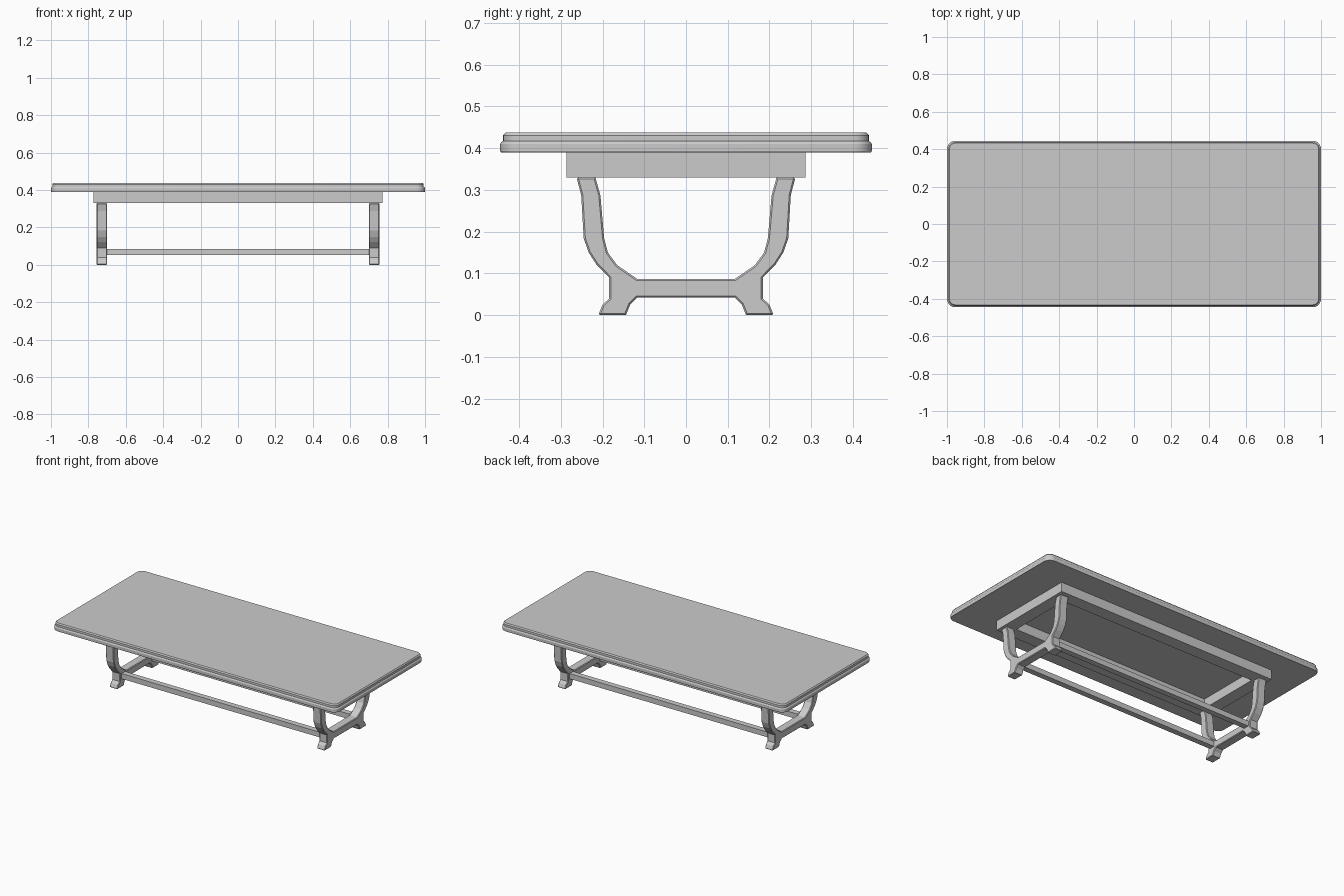
import bpy, bmesh, math
from mathutils import Vector

default = bpy.data.objects.get("Cube")
if default:
    bpy.data.objects.remove(default, do_unlink=True)

grey = bpy.data.materials.new("plain grey")
grey.use_nodes = True
COLOUR = (0.6, 0.6, 0.6, 1)
grey.diffuse_color = COLOUR
grey.node_tree.nodes["Principled BSDF"].inputs["Base Color"].default_value = COLOUR


def add_object(name, bm):
    bmesh.ops.recalc_face_normals(bm, faces=bm.faces)
    mesh = bpy.data.meshes.new(name)
    bm.to_mesh(mesh)
    bm.free()
    mesh.materials.append(grey)
    obj = bpy.data.objects.new(name, mesh)
    bpy.context.collection.objects.link(obj)
    return obj


def box(name, centre, size):
    bm = bmesh.new()
    bmesh.ops.create_cube(bm, size=1)
    bmesh.ops.scale(bm, vec=size, verts=bm.verts)
    bmesh.ops.translate(bm, vec=centre, verts=bm.verts)
    return add_object(name, bm)


def rounded_loop(bm, half_x, half_y, radius, z, steps=6):
    """One horizontal ring with rounded corners."""
    ring = []
    for corner, (sx, sy) in enumerate([(1, 1), (-1, 1), (-1, -1), (1, -1)]):
        for i in range(steps + 1):
            a = math.pi / 2 * (corner + i / steps)
            ring.append(bm.verts.new((sx * (half_x - radius) + radius * math.cos(a),
                                      sy * (half_y - radius) + radius * math.sin(a), z)))
    return ring


def trestle(name, x, thickness):
    """U-shaped leg pair with feet, cut from one board."""
    half = [(0.117, 0.087), (0.165, 0.12), (0.187, 0.15), (0.196, 0.184),
            (0.205, 0.287), (0.217, 0.33), (0.262, 0.33), (0.251, 0.287),
            (0.245, 0.184), (0.233, 0.15), (0.215, 0.122), (0.184, 0.09),
            (0.184, 0.04), (0.2, 0.025), (0.21, 0), (0.144, 0),
            (0.134, 0.025), (0.117, 0.042)]
    outline = half + [(-y, z) for y, z in reversed(half)]
    bm = bmesh.new()
    face = bm.faces.new([bm.verts.new((x - thickness / 2, y, z)) for y, z in outline])
    grown = bmesh.ops.extrude_face_region(bm, geom=[face])["geom"]
    moved = [v for v in grown if isinstance(v, bmesh.types.BMVert)]
    bmesh.ops.translate(bm, vec=Vector((thickness, 0, 0)), verts=moved)
    obj = add_object(name, bm)
    bevel = obj.modifiers.new("soft edges", "BEVEL")
    bevel.width = 0.004
    bevel.segments = 1
    bevel.limit_method = "ANGLE"
    bevel.angle_limit = math.radians(85)


# Table top: stepped edge as stacked rings (inset, height)
bm = bmesh.new()
edge = [(0.002, 0.39), (0, 0.393), (0, 0.41), (0.003, 0.415),
        (0.007, 0.417), (0.007, 0.431), (0.013, 0.438)]
rings = [rounded_loop(bm, 1 - d, 0.445 - d, 0.045 - d, z) for d, z in edge]
for low, high in zip(rings, rings[1:]):
    for i in range(len(low)):
        j = (i + 1) % len(low)
        bm.faces.new((low[i], low[j], high[j], high[i]))
bm.faces.new(rings[0])
bm.faces.new(rings[-1])
top = add_object("table_top", bm)
bpy.context.view_layer.objects.active = top
top.select_set(True)
bpy.ops.object.shade_smooth_by_angle(angle=math.radians(20))
top.select_set(False)

# Open apron frame, trestles and stretchers, one of each per side
AX, AY, BOARD = 0.772, 0.286, 0.08
for side, label in ((-1, "right"), (1, "left")):
    box("apron_end_" + label, (side * (AX - BOARD / 2), 0, 0.36),
        (BOARD, 2 * (AY - BOARD), 0.06))
    trestle("trestle_" + label, side * 0.728, 0.056)
for side, label in ((-1, "front"), (1, "back")):
    box("apron_rail_" + label, (0, side * (AY - BOARD / 2), 0.36),
        (2 * AX, BOARD, 0.06))
    box("stretcher_" + label, (0, side * 0.15, 0.069), (1.42, 0.036, 0.033))
